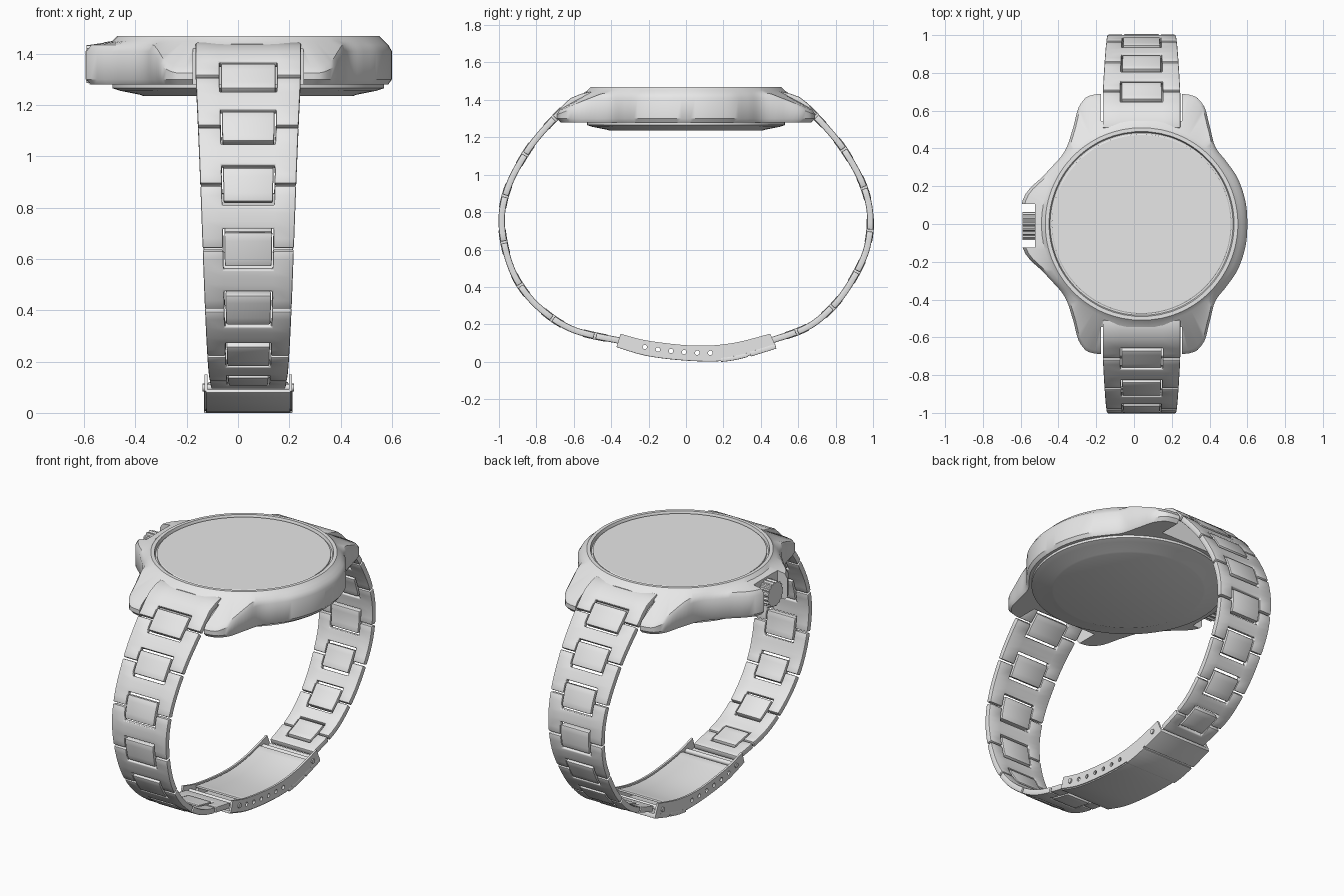
import bpy, bmesh, math
from mathutils import Vector, Matrix

cube = bpy.data.objects.get("Cube")
if cube:
    bpy.data.objects.remove(cube, do_unlink=True)

CX = 0.04  # centre line of dial and band

steel = bpy.data.materials.new("pale grey steel")
steel.use_nodes = True
steel.diffuse_color = (0.8, 0.8, 0.8, 1)
for node in steel.node_tree.nodes:
    if node.type == 'BSDF_PRINCIPLED':
        node.inputs["Base Color"].default_value = (0.8, 0.8, 0.8, 1)


def make(name, bm):
    mesh = bpy.data.meshes.new(name)
    bm.normal_update()
    bm.to_mesh(mesh)
    bm.free()
    ob = bpy.data.objects.new(name, mesh)
    bpy.context.collection.objects.link(ob)
    mesh.materials.append(steel)
    return ob


def finish(ob, angle=35):
    """Apply modifiers, then smooth everything but the sharp edges."""
    bpy.ops.object.select_all(action='DESELECT')
    ob.select_set(True)
    bpy.context.view_layer.objects.active = ob
    for m in list(ob.modifiers):
        bpy.ops.object.modifier_apply(modifier=m.name)
    bpy.ops.object.shade_smooth_by_angle(angle=math.radians(angle))


def cut(ob, cutter):
    m = ob.modifiers.new("cut", 'BOOLEAN')
    m.operation, m.solver, m.object = 'DIFFERENCE', 'EXACT', cutter
    cutter.hide_render = True
    finish(ob)
    bpy.data.objects.remove(cutter, do_unlink=True)


def add_bevel(ob, width):
    b = ob.modifiers.new("bevel", 'BEVEL')
    b.width, b.segments, b.limit_method = width, 2, 'ANGLE'
    b.angle_limit = math.radians(50)


def smooth_line(pts, steps, closed=False):
    """Catmull-Rom curve through the points."""
    p = [Vector(q) for q in pts]
    n = len(p)
    get = (lambda i: p[i % n]) if closed else (lambda i: p[max(0, min(n - 1, i))])
    out = []
    for i in range(n if closed else n - 1):
        a, b, c, d = (get(i + k) for k in (-1, 0, 1, 2))
        for k in range(steps):
            t = k / steps
            out.append(b + (c - a) * (t / 2) + (a * 2 - b * 5 + c * 4 - d) * (t * t / 2)
                       + (b * 3 - a - c * 3 + d) * (t ** 3 / 2))
    return out if closed else out + [p[-1]]


def length(line):
    return sum((b - a).length for a, b in zip(line, line[1:]))


def at(line, s):
    for a, b in zip(line, line[1:]):
        d = (b - a).length
        if s <= d:
            return a.lerp(b, s / d)
        s -= d
    return line[-1]


def sheet(name, line, us, ss, half, thick, keep=lambda u, s: True, bevel=0.006):
    """Bent plate: columns us across the width, rows ss along a (y, z) line."""
    bm = bmesh.new()
    rows = []
    for s in ss:
        y, z = at(line, s)
        rows.append([bm.verts.new((CX + u * half(s), y, z)) for u in us])
    for j in range(len(ss) - 1):
        for i in range(len(us) - 1):
            if keep((us[i] + us[i + 1]) / 2, (ss[j] + ss[j + 1]) / 2):
                bm.faces.new((rows[j][i], rows[j][i + 1], rows[j + 1][i + 1], rows[j + 1][i]))
    bmesh.ops.delete(bm, geom=[v for v in bm.verts if not v.link_faces], context='VERTS')
    ob = make(name, bm)
    m = ob.modifiers.new("thickness", 'SOLIDIFY')
    m.thickness, m.offset = thick, 0
    add_bevel(ob, bevel)
    finish(ob)


def spread(a, b, n):
    return [a + (b - a) * i / n for i in range(n + 1)]


def loft(name, rings):
    bm = bmesh.new()
    vs = [[bm.verts.new(p) for p in r] for r in rings]
    n = len(vs[0])
    for lo, hi in zip(vs, vs[1:]):
        for i in range(n):
            bm.faces.new((lo[i], lo[(i + 1) % n], hi[(i + 1) % n], hi[i]))
    bm.faces.new(vs[0][::-1])
    bm.faces.new(vs[-1])
    return make(name, bm)


def disc(name, profile, n=96):
    ring = [2 * math.pi * i / n for i in range(n)]
    finish(loft(name, [[(CX + r * math.cos(a), r * math.sin(a), z) for a in ring]
                       for r, z in profile]), 30)


def box(x0, x1, y0, y1, z0, z1):
    bm = bmesh.new()
    bmesh.ops.create_cube(bm, size=1, matrix=Matrix.LocRotScale(
        Vector(((x0 + x1) / 2, (y0 + y1) / 2, (z0 + z1) / 2)), None,
        Vector((x1 - x0, y1 - y0, z1 - z0))))
    return make("cutter", bm)


def rods(name, spots, radius, half, segs=16):
    """Round bars lying along x at each (y, z)."""
    bm = bmesh.new()
    for y, z in spots:
        bmesh.ops.create_cone(bm, cap_ends=True, segments=segs, radius1=radius, radius2=radius,
                              depth=2 * half, matrix=Matrix.Translation((CX, y, z))
                              @ Matrix.Rotation(math.pi / 2, 4, 'Y'))
    return make(name, bm)


# Case: one outline with four lugs and crown guards, lofted up to a round bezel
upper = [(0.59, 0.12), (0.55, 0.24), (0.49, 0.33), (0.43, 0.41), (0.40, 0.52), (0.36, 0.64),
         (0.25, 0.69), (-0.17, 0.69), (-0.28, 0.64), (-0.325, 0.5), (-0.37, 0.38),
         (-0.47, 0.265), (-0.59, 0.125)]
outline = smooth_line([(0.6, 0)] + upper + [(x, -y) for x, y in reversed(upper)], 5, True)


def shape(scale, height):
    return [(CX + (p.x - CX) * scale, p.y * scale, height(abs(p.y))) for p in outline]


def circle(r, z):
    out = []
    for p in outline:
        d = Vector((p.x - CX, p.y)).normalized() * r
        out.append((CX + d.x, d.y, z))
    return out


def shoulder(y):
    return 1.435 - 0.085 * max(0, min(1, (y - 0.46) / 0.22))


case = loft("case", [circle(0.52, 1.28), shape(0.975, lambda y: 1.28), shape(1, lambda y: 1.3),
                     shape(1, lambda y: shoulder(y) - 0.025), shape(0.975, shoulder),
                     circle(0.53, 1.45), circle(0.51, 1.47), circle(0.49, 1.47),
                     circle(0.484, 1.452)])
for side in (-1, 1):
    ys = sorted((side * 0.545, side * 0.8))
    cut(case, box(CX - 0.215, CX + 0.215, *ys, 1.2, 1.5))
cut(case, box(-0.7, -0.525, -0.125, 0.105, 1.2, 1.5))

disc("glass", [(0.476, 1.44), (0.476, 1.46), (0.471, 1.463)])
disc("back_plate", [(0.53, 1.29), (0.53, 1.266), (0.5, 1.256), (0.42, 1.24), (0.41, 1.236)])

# Crown with a fluted rim
bm = bmesh.new()
bmesh.ops.create_cone(bm, cap_ends=True, segments=64, radius1=0.075, radius2=0.075, depth=0.09)
for v in bm.verts:
    if round(math.atan2(v.co.y, v.co.x) / (math.pi / 32) - 0.25) % 4 < 2:
        v.co.x *= 0.9
        v.co.y *= 0.9
bmesh.ops.transform(bm, verts=bm.verts, matrix=Matrix.Translation((-0.545, -0.01, 1.36))
                    @ Matrix.Rotation(math.pi / 2, 4, 'Y'))
finish(make("crown", bm), 25)

# Band: H-shaped links joined by small centre links
arc = [(0.5, 1.43), (0.6, 1.4), (0.67, 1.335), (0.76, 1.24), (0.85, 1.125), (0.945, 0.95),
       (0.985, 0.78), (0.965, 0.6)]
ends = {"front": [(0.9, 0.43), (0.78, 0.285), (0.6, 0.17), (0.34, 0.11)],
        "back": [(0.885, 0.43), (0.785, 0.295), (0.65, 0.185), (0.46, 0.115)]}
for label, tail in ends.items():
    sign = -1 if label == "front" else 1
    line = smooth_line([(sign * y, z) for y, z in arc + tail], 10)
    total = length(line)
    pitch = total / 7.6

    def half(s):
        return 0.205 - 0.06 * max(0, s - pitch) / (total - pitch)

    for k in range(8):
        a, b = k * pitch + 0.005, min((k + 1) * pitch - 0.005, total)
        lo = a + 0.075 if k else a
        hi = b - 0.075 if k < 7 else b
        rows = (spread(a, lo, 2)[:-1] if k else []) + spread(lo, hi, 3)
        rows += spread(hi, b, 2)[1:] if k < 7 else []
        sheet(f"{label}_outer_link_{k + 1}", line, [-1, -0.55, 0.55, 1], rows, half, 0.034,
              lambda u, s: abs(u) > 0.5 or lo < s < hi)
        if k:
            c = k * pitch
            sheet(f"{label}_centre_link_{k}", line, [-0.52, 0.52],
                  spread(c - 0.066, c + 0.066, 4), half, 0.04)

# Folding clasp: outer plate, inner blade, pierced side walls and a flap
low = smooth_line([(-0.37, 0.085), (-0.2, 0.036), (0.05, 0.01), (0.25, 0.018), (0.48, 0.083)], 8)
high = smooth_line([(-0.35, 0.15), (-0.2, 0.112), (0.05, 0.086), (0.25, 0.1), (0.45, 0.15)], 8)
blade = [p - Vector((0, 0.012)) for p in high]
for name, line, w, a, b, thick in (
        ("clasp_plate", low, 0.165, 0, 1, 0.014),
        ("clasp_blade", blade, 0.155, 0.14, 0.9, 0.012),
        ("clasp_flap", low, 0.172, 0.65, 0.82, 0.022),
        ("clasp_flap_end", low, 0.172, 0.835, 1, 0.026)):
    n = length(line)
    sheet(name, line, [-1, 1], spread(a * n, b * n, 16), lambda s: w, thick, bevel=0.003)

for label, side in (("left", 1), ("right", -1)):
    bm = bmesh.new()
    x = CX + side * 0.165
    pairs = [[bm.verts.new((x, p.x, p.y)) for p in pq] for pq in zip(low, high)]
    for (a, b), (c, d) in zip(pairs, pairs[1:]):
        bm.faces.new((a, c, d, b))
    wall = make(f"clasp_wall_{label}", bm)
    m = wall.modifiers.new("thickness", 'SOLIDIFY')
    m.thickness, m.offset = 0.012, 0
    spots = []
    for i in range(6):
        y = -0.22 + 0.07 * i
        z = sum(min(l, key=lambda p: abs(p.x - y)).y for l in (low, high)) / 2
        spots.append((y, z))
    cut(wall, rods("cutter", spots, 0.012, 0.3))

finish(rods("clasp_pins", [(-0.29, 0.098), (0.41, 0.1)], 0.014, 0.178))
